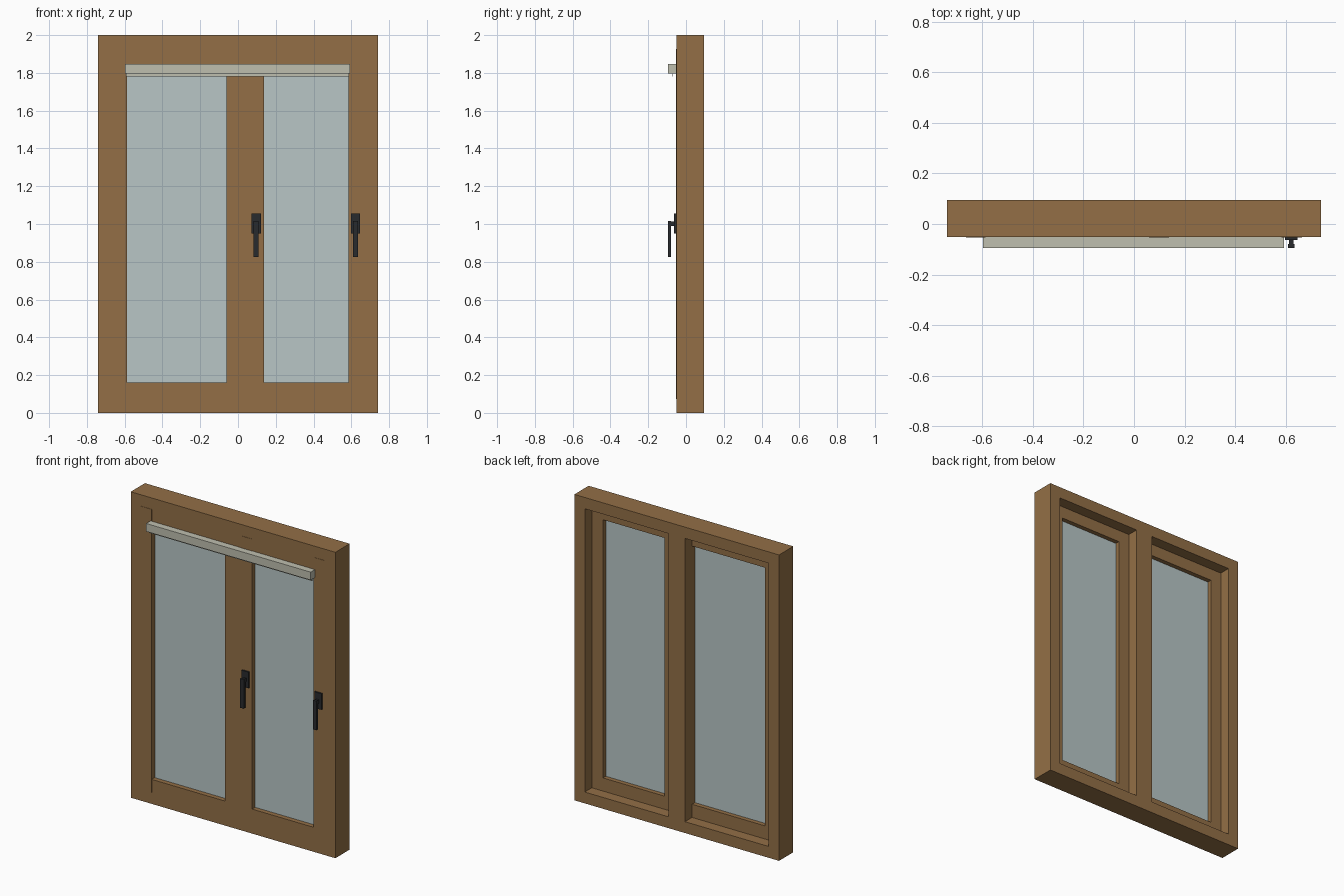
import bpy
import bmesh
from mathutils import Vector

cube = bpy.data.objects.get("Cube")
if cube:
    bpy.data.objects.remove(cube, do_unlink=True)


def material(name, rgb):
    m = bpy.data.materials.new(name)
    m.use_nodes = True
    m.diffuse_color = (*rgb, 1)
    m.node_tree.nodes["Principled BSDF"].inputs["Base Color"].default_value = (*rgb, 1)
    return m


WOOD = material("brown wood", (0.292, 0.159, 0.061))
GLASS = material("pale glass", (0.479, 0.565, 0.565))
BLIND = material("cream blind", (0.52, 0.52, 0.43))
METAL = material("black metal", (0.022, 0.024, 0.027))


def finish(name, bm, mat):
    bmesh.ops.recalc_face_normals(bm, faces=bm.faces)
    mesh = bpy.data.meshes.new(name)
    bm.to_mesh(mesh)
    bm.free()
    mesh.materials.append(mat)
    obj = bpy.data.objects.new(name, mesh)
    bpy.context.collection.objects.link(obj)
    return obj


def box(name, x, y, z, mat):
    """Box given by its (min, max) range on each axis."""
    bm = bmesh.new()
    bmesh.ops.create_cube(bm, size=1)
    for v in bm.verts:
        v.co = Vector([(r[0] + r[1]) / 2 + c * (r[1] - r[0])
                       for c, r in zip(v.co, (x, y, z))])
    return finish(name, bm, mat)


def panel(name, xs, zs, y, holes, mat):
    """Slab split at xs and zs, with the listed cells left open."""
    bm = bmesh.new()
    grid = [[bm.verts.new((px, y[0], pz)) for pz in zs] for px in xs]
    for i in range(len(xs) - 1):
        for k in range(len(zs) - 1):
            if (i, k) not in holes:
                bm.faces.new((grid[i][k], grid[i + 1][k],
                              grid[i + 1][k + 1], grid[i][k + 1]))
    ext = bmesh.ops.extrude_face_region(bm, geom=bm.faces[:], use_keep_orig=True)
    moved = [g for g in ext["geom"] if isinstance(g, bmesh.types.BMVert)]
    bmesh.ops.translate(bm, verts=moved, vec=(0, y[1] - y[0], 0))
    return finish(name, bm, mat)


# Outer frame with central mullion
W, FRONT, BACK = 0.74, -0.051, 0.096
EDGE, MULL = 0.665, 0.06
LOW, HIGH = 0.074, 1.926
panel("frame", (-W, -EDGE, -MULL, MULL, EDGE, W), (0, LOW, HIGH, 2),
      (FRONT, BACK), {(1, 1), (3, 1)}, WOOD)

# Sashes: the right one has its inner edge hidden behind the mullion
sash_y = (FRONT, 0.023)
sash_z = (LOW, 0.16, 1.848, HIGH)
panel("right_sash", (-EDGE, -0.588, -MULL), sash_z, sash_y, {(1, 1)}, WOOD)
panel("left_sash", (MULL, 0.138, 0.584, EDGE), sash_z, sash_y, {(1, 1)}, WOOD)

# Slightly proud stile faces
for name, x in (("right_outer", (-EDGE, -0.588)),
                ("left_inner", (MULL, 0.138)),
                ("left_outer", (0.584, EDGE))):
    box(name + "_stile_face", x, (FRONT - 0.002, FRONT), (LOW, HIGH), WOOD)

# Glass panes
for name, x in (("right_glass", (-0.588, -MULL)), ("left_glass", (0.138, 0.584))):
    box(name, x, (-0.02, -0.006), (0.16, 1.848), GLASS)

# Blind cassette with the end of the rolled cloth
box("blind_cassette", (-0.597, 0.593), (-0.096, FRONT), (1.796, 1.848), BLIND)
box("blind_cloth", (-0.592, 0.588), (-0.074, -0.071), (1.78, 1.796), BLIND)

# Handles: back plate, spindle and lever
for name, cx in (("inner", 0.096), ("outer", 0.622)):
    box(name + "_handle_plate", (cx - 0.025, cx + 0.025), (-0.064, FRONT),
        (0.95, 1.055), METAL)
    box(name + "_handle_spindle", (cx - 0.009, cx + 0.009), (-0.082, -0.062),
        (0.99, 1.012), METAL)
    box(name + "_handle_lever", (cx - 0.013, cx + 0.013), (-0.096, -0.08),
        (0.825, 1.016), METAL)
